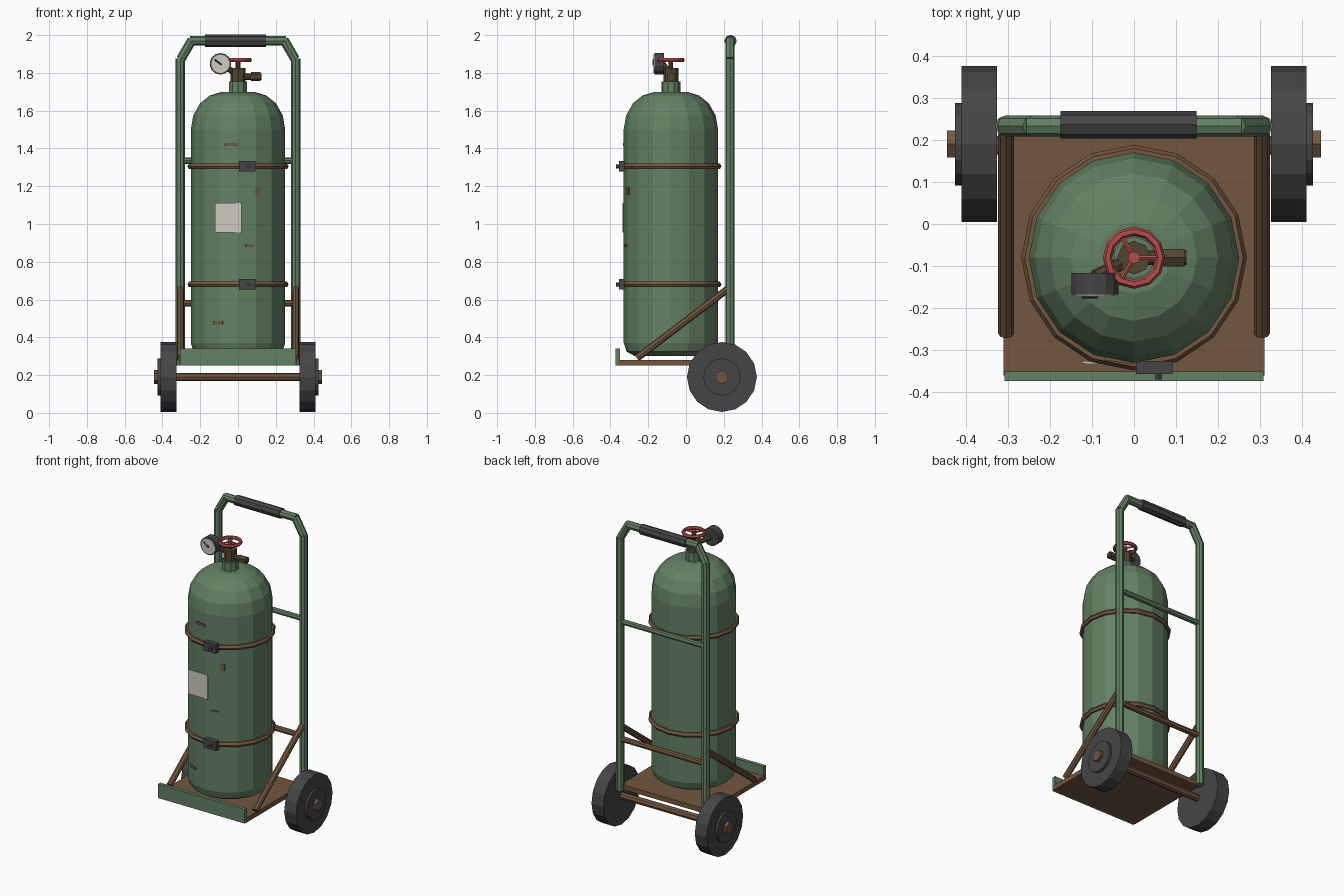
import bpy, bmesh, math
from mathutils import Vector, Matrix

cube = bpy.data.objects.get("Cube")
if cube:
    bpy.data.objects.remove(cube, do_unlink=True)


def material(name, rgb):
    m = bpy.data.materials.new(name)
    m.use_nodes = True
    m.diffuse_color = (*rgb, 1)
    m.node_tree.nodes["Principled BSDF"].inputs["Base Color"].default_value = (*rgb, 1)
    return m


GREEN = material("green paint", (0.125, 0.22, 0.125))
RUST = material("rusty brown", (0.17, 0.095, 0.05))
RUBBER = material("dark rubber", (0.06, 0.06, 0.062))
BRASS = material("tarnished brass", (0.085, 0.06, 0.03))
RED = material("red paint", (0.45, 0.075, 0.065))
PAPER = material("off white", (0.62, 0.6, 0.52))


def finish(bm, name, mat):
    bmesh.ops.recalc_face_normals(bm, faces=bm.faces)
    me = bpy.data.meshes.new(name)
    bm.to_mesh(me)
    bm.free()
    me.materials.append(mat)
    ob = bpy.data.objects.new(name, me)
    bpy.context.collection.objects.link(ob)
    return ob


def box(name, lo, hi, mat, turn=0):
    """Box between two corners, optionally turned about its own z axis."""
    lo, hi = Vector(lo), Vector(hi)
    bm = bmesh.new()
    bmesh.ops.create_cube(bm, size=1, matrix=Matrix.Translation((lo + hi) / 2)
                          @ Matrix.Rotation(turn, 4, "Z") @ Matrix.Diagonal((*(hi - lo), 1)))
    return finish(bm, name, mat)


def rod(name, a, b, r, mat, sides=8):
    """Capped straight cylinder from a to b."""
    a, b = Vector(a), Vector(b)
    d = b - a
    bm = bmesh.new()
    rot = d.to_track_quat("Z", "Y").to_matrix().to_4x4()
    bmesh.ops.create_cone(bm, cap_ends=True, segments=sides, radius1=r, radius2=r,
                          depth=d.length, matrix=Matrix.Translation((a + b) / 2) @ rot)
    return finish(bm, name, mat)


def lathe(name, profile, centre, mat, sides=16, closed=False):
    """Turn an (r, z) profile about a vertical axis."""
    bm = bmesh.new()
    rings = []
    for r, z in profile:
        rings.append([bm.verts.new((centre[0] + r * math.cos(t), centre[1] + r * math.sin(t), z))
                      for t in (math.tau * i / sides for i in range(sides))])
    pairs = list(zip(rings, rings[1:]))
    if closed:
        pairs.append((rings[-1], rings[0]))
    else:
        bm.faces.new(rings[0])
        bm.faces.new(rings[-1])
    for p, q in pairs:
        for i in range(sides):
            j = (i + 1) % sides
            bm.faces.new((p[i], p[j], q[j], q[i]))
    return finish(bm, name, mat)


def ring(name, radius, thick, z, centre, mat, sides, tube=6):
    prof = [(radius + thick * math.cos(math.tau * k / tube),
             z + thick * math.sin(math.tau * k / tube)) for k in range(tube)]
    return lathe(name, prof, centre, mat, sides, closed=True)


AXIS = (0, -0.08)
R = 0.25

# Gas tank with domed top and rounded foot
lathe("tank", [(0.19, 0.30), (0.235, 0.325), (R, 0.37), (R, 1.50), (0.237, 1.575),
               (0.2, 1.64), (0.15, 1.68), (0.085, 1.70)], AXIS, GREEN)
rod("tank_neck", (0, -0.08, 1.69), (0, -0.08, 1.755), 0.05, GREEN, 10)

# Straps with buckles
for label, z in (("lower", 0.68), ("upper", 1.305)):
    ring(label + "_strap", 0.251, 0.017, z, AXIS, RUST, 16)
    box(label + "_buckle", (0.005, -0.356, z - 0.028), (0.092, -0.325, z + 0.028), RUBBER)
    rod(label + "_buckle_pin", (0.058, -0.35, z), (0.058, -0.37, z), 0.01, RUBBER, 6)

# Paper label and rust patches on the tank front
box("tank_label", (-0.123, -0.334, 0.955), (0.019, -0.328, 1.112), PAPER, -0.03)
for i, (x, z, w, h) in enumerate([(-0.035, 1.422, 0.07, 0.016), (0.104, 1.175, 0.026, 0.042),
                                  (0.063, 0.885, 0.045, 0.012), (-0.105, 0.478, 0.055, 0.018)]):
    y = AXIS[1] - math.sqrt(R * R - x * x) * 0.99
    box(f"rust_patch_{i + 1}", (x - w / 2, y - 0.004, z - h / 2),
        (x + w / 2, y + 0.004, z + h / 2), RUST, math.asin(x / R))

# Valve body, outlet and stem
rod("valve_body", (0, -0.08, 1.75), (0, -0.08, 1.825), 0.04, BRASS, 8)
rod("valve_outlet", (0, -0.08, 1.78), (0.125, -0.08, 1.78), 0.017, BRASS, 8)
rod("outlet_nut", (0.07, -0.08, 1.78), (0.12, -0.08, 1.78), 0.024, BRASS, 6)
rod("valve_stem", (0, -0.08, 1.82), (0, -0.08, 1.875), 0.012, BRASS, 8)

# Hand wheel
ring("hand_wheel_rim", 0.063, 0.011, 1.868, AXIS, RED, 12)
rod("hand_wheel_hub", (0, -0.08, 1.858), (0, -0.08, 1.88), 0.015, RED, 8)
for i in range(3):
    t = math.tau * i / 3
    rod(f"hand_wheel_spoke_{i + 1}", (0, -0.08, 1.868),
        (0.062 * math.cos(t), -0.08 + 0.062 * math.sin(t), 1.868), 0.006, RED, 6)

# Pressure gauge
GX, GZ = -0.093, 1.848
rod("gauge_pipe", (0, -0.08, 1.79), (GX, -0.125, GZ), 0.016, BRASS, 8)
rod("gauge_case", (GX, -0.117, GZ), (GX, -0.168, GZ), 0.057, RUBBER, 14)
rod("gauge_face", (GX, -0.165, GZ), (GX, -0.171, GZ), 0.049, PAPER, 14)
rod("gauge_needle", (GX + 0.006, -0.173, GZ - 0.005), (GX - 0.03, -0.173, GZ + 0.022), 0.004, RUBBER, 4)
rod("gauge_pin", (GX, -0.165, GZ), (GX, -0.176, GZ), 0.008, RUBBER, 6)

# Foot plate with upturned lip
box("foot_plate", (-0.31, -0.36, 0.25), (0.31, 0.22, 0.28), RUST)
box("foot_plate_lip", (-0.308, -0.373, 0.25), (0.308, -0.35, 0.34), GREEN)

# Handle top and cross bars
FY = 0.233
rod("top_bar", (-0.255, FY, 1.97), (0.255, FY, 1.97), 0.025, GREEN)
rod("handle_grip", (-0.175, FY + 0.003, 1.969), (0.148, FY + 0.003, 1.969), 0.033, RUBBER)
rod("upper_cross_bar", (-0.305, FY, 1.335), (0.305, FY, 1.335), 0.017, GREEN)
rod("lower_cross_bar", (-0.305, FY, 0.58), (0.305, FY, 0.58), 0.018, RUST)
rod("axle", (-0.42, 0.187, 0.19), (0.42, 0.187, 0.19), 0.022, RUST)

# Mirrored frame sides and wheels
for side, s in (("left", 1), ("right", -1)):
    rod(side + "_upright", (s * 0.305, FY, 0.25), (s * 0.305, FY, 1.875), 0.025, GREEN)
    rod(side + "_handle_bend", (s * 0.303, FY, 1.872), (s * 0.243, FY, 1.975), 0.025, GREEN)
    rod(side + "_brace", (s * 0.304, -0.26, 0.29), (s * 0.304, 0.22, 0.655), 0.019, RUST)
    for part, x0, x1, r, mat, n in (("tyre", 0.325, 0.41, 0.185, RUBBER, 16),
                                    ("hub", 0.4, 0.425, 0.098, RUBBER, 16),
                                    ("wheel_nut", 0.42, 0.445, 0.037, RUST, 6)):
        rod(f"{side}_{part}", (s * x0, 0.19, 0.19), (s * x1, 0.19, 0.19), r, mat, n)
